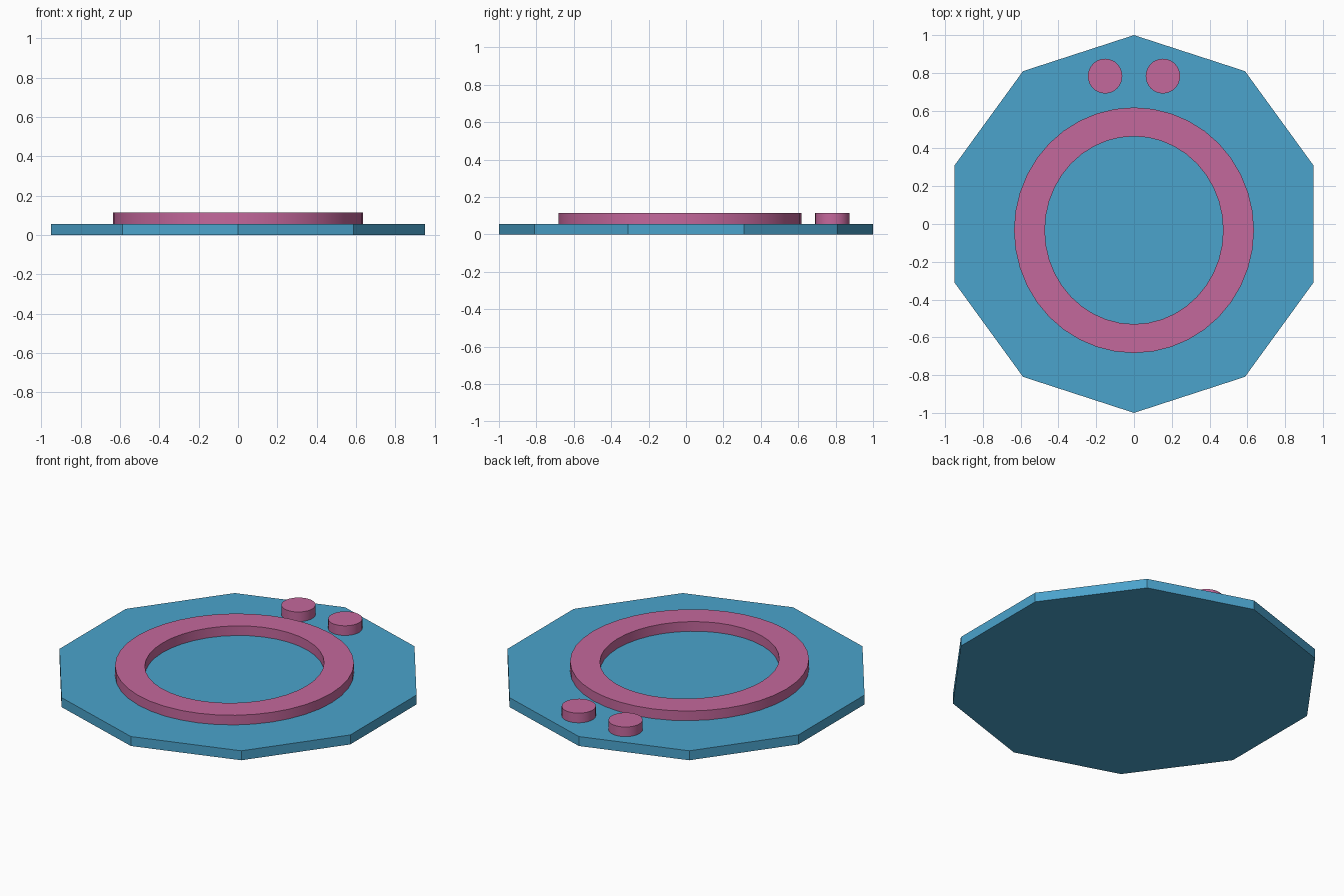
import bpy, bmesh, math

if "Cube" in bpy.data.objects:
    bpy.data.objects.remove(bpy.data.objects["Cube"])

PLATE_TOP = 0.056
RELIEF_TOP = 0.113


def material(name, color):
    m = bpy.data.materials.new(name)
    m.diffuse_color = (*color, 1.0)
    m.use_nodes = True
    m.node_tree.nodes["Principled BSDF"].inputs["Base Color"].default_value = m.diffuse_color
    return m


blue = material("sky blue", (0.07, 0.366, 0.604))
pink = material("rose pink", (0.552, 0.138, 0.332))


def ellipse(cx, cy, rx, ry, n):
    """Points around an ellipse, starting at +y."""
    return [(cx + rx * math.sin(2 * math.pi * i / n),
             cy + ry * math.cos(2 * math.pi * i / n)) for i in range(n)]


def extruded(name, outer, z0, z1, mat, inner=None, smooth=False):
    """Solid prism, or a ring when an inner outline is given."""
    bm = bmesh.new()
    n = len(outer)
    loops = [[bm.verts.new((x, y, z)) for x, y in pts]
             for pts in ([outer, inner] if inner else [outer]) for z in (z0, z1)]

    def bridge(a, b):
        for i in range(n):
            j = (i + 1) % n
            bm.faces.new((a[i], a[j], b[j], b[i]))

    bridge(loops[0], loops[1])
    if inner:
        bridge(loops[1], loops[3])
        bridge(loops[3], loops[2])
        bridge(loops[2], loops[0])
    else:
        bm.faces.new(loops[0])
        bm.faces.new(loops[1])
    bmesh.ops.recalc_face_normals(bm, faces=bm.faces[:])
    me = bpy.data.meshes.new(name)
    bm.to_mesh(me)
    bm.free()
    me.materials.append(mat)
    ob = bpy.data.objects.new(name, me)
    bpy.context.collection.objects.link(ob)
    if smooth:
        bpy.ops.object.select_all(action='DESELECT')
        ob.select_set(True)
        bpy.context.view_layer.objects.active = ob
        bpy.ops.object.shade_smooth_by_angle(angle=math.radians(30))
    return ob


# ten-sided base plate
extruded("base_plate", ellipse(0, 0, 1, 1, 10), 0, PLATE_TOP, blue)

# raised oval ring
extruded("raised_ring", ellipse(0, -0.033, 0.635, 0.65, 40), PLATE_TOP, RELIEF_TOP,
         pink, inner=ellipse(0, -0.033, 0.472, 0.497, 40), smooth=True)

# two round studs behind the ring
for side, label in ((-1, "left"), (1, "right")):
    extruded(f"{label}_stud", ellipse(side * 0.153, 0.783, 0.091, 0.092, 32),
             PLATE_TOP, RELIEF_TOP, pink, smooth=True)
